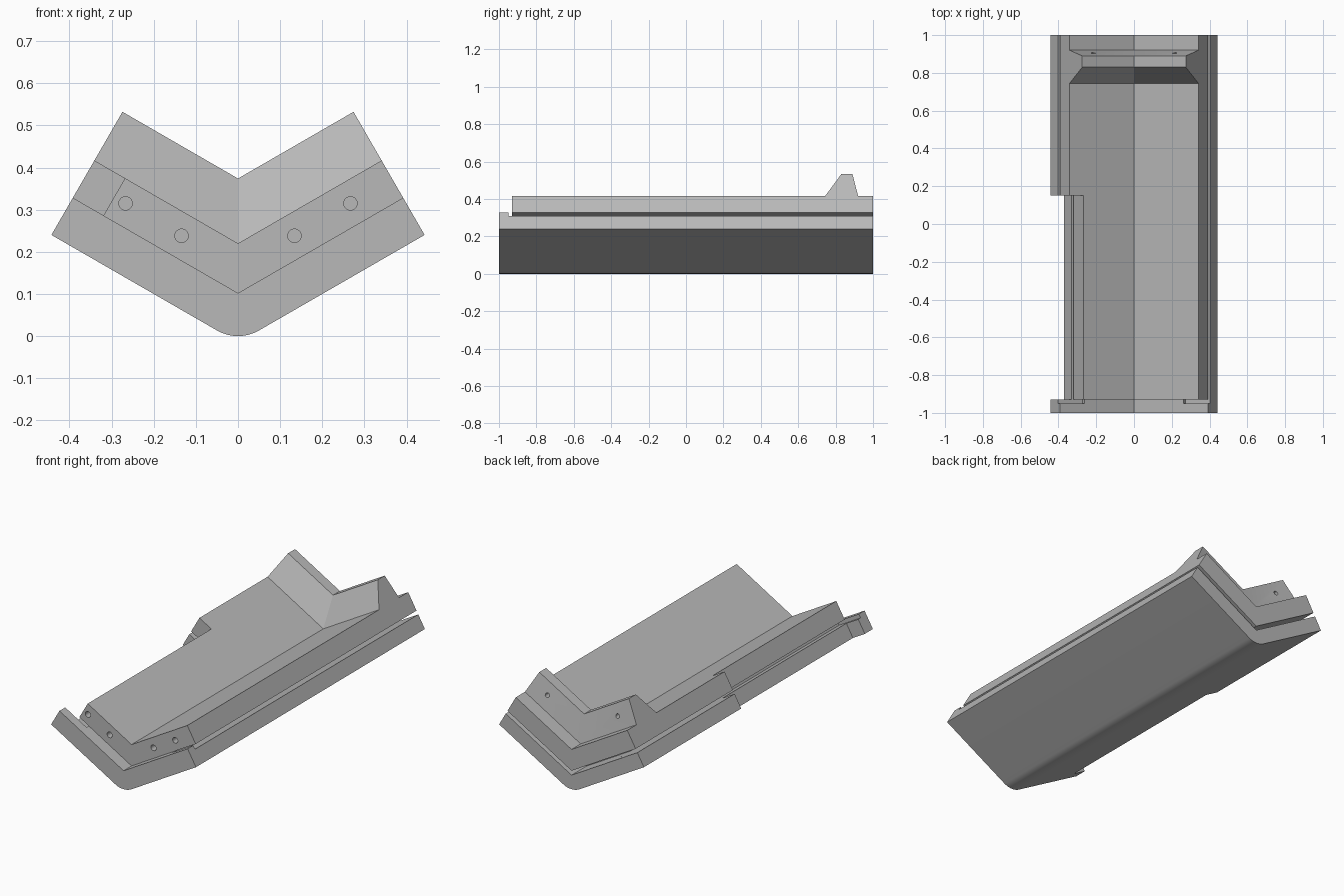
import bpy, bmesh, math
from mathutils import Matrix

if "Cube" in bpy.data.objects:
    bpy.data.objects.remove(bpy.data.objects["Cube"])

steel = bpy.data.materials.new("plain_grey")
steel.use_nodes = True
GREY = (0.48, 0.48, 0.48, 1)
steel.diffuse_color = GREY
steel.node_tree.nodes["Principled BSDF"].inputs["Base Color"].default_value = GREY

SIN, COS = 0.5, math.cos(math.radians(30))
# Levels: height of each V layer on the centre line
BOTTOM, SLOT_FLOOR, BASE_TOP, PLATE_TOP, RIDGE_TOP = -0.0157, 0.0776, 0.102, 0.22, 0.374


def end(level, inset, side):
    """Point at the tip of one arm, on a layer line, moved inward along the arm."""
    s = (level - BOTTOM) * COS
    return (side * (0.443 - SIN * s - COS * inset), 0.24 + COS * s - SIN * inset)


def vee(low, high, inset=0, fillet=0):
    """V-shaped section between two layers, with an optional rounded keel."""
    if fillet:
        angles = [math.radians(30 - 5 * i) for i in range(13)]
        keel = [(fillet * math.sin(a), fillet * (1 - math.cos(a))) for a in angles]
    else:
        keel = [(0, low)]
    return [end(high, inset, -1), (0, high), end(high, inset, 1),
            end(low, inset, 1), *keel, end(low, inset, -1)]


def tip(low, high, inner, side):
    """Four-sided section around the tip of one arm."""
    return [end(low, inner, side), end(high, inner, side),
            end(high, -0.1, side), end(low, -0.1, side)]


def make_object(name, bm):
    bmesh.ops.recalc_face_normals(bm, faces=bm.faces)
    mesh = bpy.data.meshes.new(name)
    bm.to_mesh(mesh)
    bm.free()
    mesh.materials.append(steel)
    obj = bpy.data.objects.new(name, mesh)
    bpy.context.collection.objects.link(obj)
    return obj


def loft(name, stations):
    """Join equal sections placed along the length."""
    bm = bmesh.new()
    rings = [[bm.verts.new((x, y, z)) for x, z in pts] for y, pts in stations]
    for a, b in zip(rings, rings[1:]):
        for i in range(len(a)):
            j = (i + 1) % len(a)
            bm.faces.new((a[i], a[j], b[j], b[i]))
    bm.faces.new(rings[0])
    bm.faces.new(rings[-1])
    return make_object(name, bm)


def prism(name, pts, y0, y1):
    return loft(name, [(y0, pts), (y1, pts)])


def drill(x, y, z, radius, depth):
    bm = bmesh.new()
    bmesh.ops.create_cone(bm, cap_ends=True, segments=24, radius1=radius,
                          radius2=radius, depth=depth)
    bmesh.ops.transform(bm, verts=bm.verts, matrix=Matrix.Translation((x, y, z))
                        @ Matrix.Rotation(math.pi / 2, 4, 'X'))
    return make_object("hole_cutter", bm)


def cut(target, cutters):
    bpy.context.view_layer.objects.active = target
    for c in cutters:
        c.hide_render = True
        mod = target.modifiers.new("cut", 'BOOLEAN')
        mod.operation, mod.solver, mod.object = 'DIFFERENCE', 'EXACT', c
        bpy.ops.object.modifier_apply(modifier=mod.name)
        bpy.data.objects.remove(c)


# Lower V body with front lip; side and rear slots leave a central neck
base = prism("base_body", vee(BOTTOM, BASE_TOP, fillet=0.1), -1, 1)
cut(base, [
    prism("slot_cutter", tip(SLOT_FLOOR, 0.2, 0.151, 1), -0.95, 1.1),
    prism("slot_cutter", tip(SLOT_FLOOR, 0.2, 0.151, -1), -0.95, 1.1),
    prism("rear_slot_cutter", vee(SLOT_FLOOR, 0.2, -0.1), 0.87, 1.1),
    prism("notch_cutter", tip(-0.2, 0.5, 0.084, -1), -0.93, 0.15),
])

# Upper V plate with the raised ridge near the back
heights = [(-0.93, PLATE_TOP), (0.745, PLATE_TOP), (0.83, RIDGE_TOP),
           (0.89, RIDGE_TOP), (0.92, PLATE_TOP), (1, PLATE_TOP)]
plate = loft("upper_plate", [(y, vee(BASE_TOP, top)) for y, top in heights])
holes = []
for side in (-1, 1):
    holes += [drill(side * 0.267, -0.93, 0.315, 0.016, 0.16),
              drill(side * 0.134, -0.93, 0.238, 0.016, 0.16),
              drill(side * 0.215, 0.91, 0.425, 0.012, 0.1)]
cut(plate, [prism("notch_cutter", tip(-0.2, 0.5, 0.084, -1), -1.1, 0.15)] + holes)

# Smooth keel and holes, sharp edges elsewhere
bpy.ops.object.select_all(action='DESELECT')
for obj in (base, plate):
    obj.select_set(True)
bpy.context.view_layer.objects.active = base
bpy.ops.object.shade_smooth_by_angle(angle=math.radians(25))
